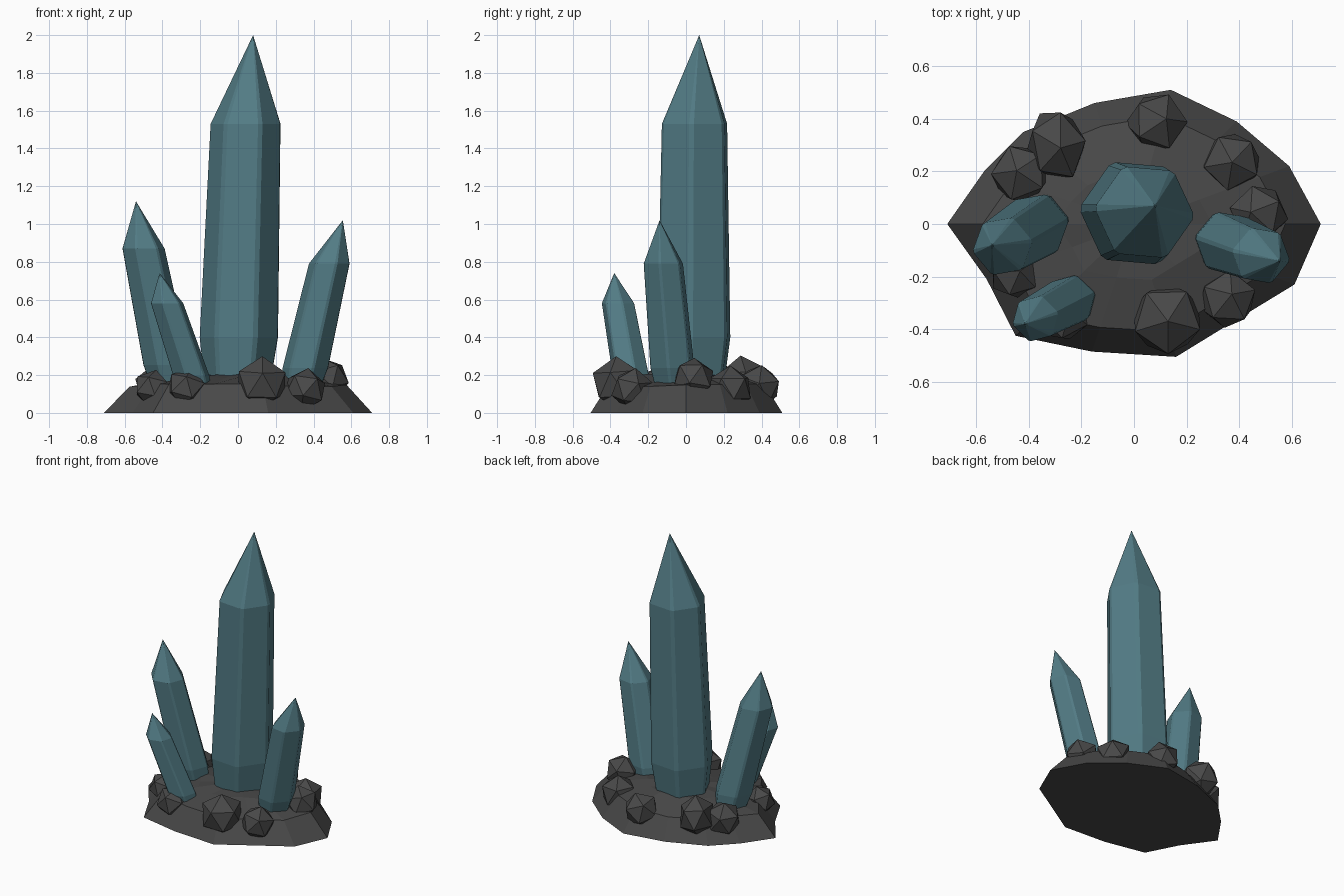
import bpy, bmesh, math, random
from mathutils import Vector, Euler

if "Cube" in bpy.data.objects:
    bpy.data.objects.remove(bpy.data.objects["Cube"])

random.seed(4)


def material(name, rgb):
    m = bpy.data.materials.new(name)
    m.diffuse_color = (*rgb, 1)
    m.use_nodes = True
    m.node_tree.nodes["Principled BSDF"].inputs["Base Color"].default_value = m.diffuse_color
    return m


TEAL = material("teal crystal", (0.085, 0.20, 0.235))
ROCK = material("dark rock", (0.065, 0.065, 0.065))


def finish(bm, name, mat):
    bmesh.ops.recalc_face_normals(bm, faces=bm.faces)
    me = bpy.data.meshes.new(name)
    bm.to_mesh(me)
    bm.free()
    me.materials.append(mat)
    ob = bpy.data.objects.new(name, me)
    bpy.context.collection.objects.link(ob)
    return ob


def loft(name, mat, rings, tip):
    """Join closed rings of points, cap the bottom and end in a point."""
    bm = bmesh.new()
    rows = [[bm.verts.new(p) for p in ring] for ring in rings]
    top = bm.verts.new(tip)
    n = len(rows[0])
    bm.faces.new(rows[0])
    for i in range(n):
        j = (i + 1) % n
        for a, b in zip(rows, rows[1:]):
            bm.faces.new((a[i], a[j], b[j], b[i]))
        bm.faces.new((rows[-1][i], rows[-1][j], top))
    return finish(bm, name, mat)


def hexagon(c, r, turn):
    # six sides with narrowly chamfered corners
    return [(c[0] + r * math.cos(math.radians(turn + 60 * k + d)),
             c[1] + r * math.sin(math.radians(turn + 60 * k + d)), c[2])
            for k in range(6) for d in (-4, 4)]


def crystal(name, foot, shoulder, tip, r, turn, kink=0.2):
    foot, shoulder = Vector(foot), Vector(shoulder)
    belly = foot.lerp(shoulder, kink)
    loft(name, TEAL, [hexagon(foot, r * 0.9, turn), hexagon(belly, r * 1.12, turn),
                      hexagon(shoulder, r, turn)], tip)


# Rock base: faceted mound
outline = [(-0.71, 0), (-0.56, -0.21), (-0.45, -0.425), (-0.16, -0.485), (0.16, -0.505),
           (0.38, -0.37), (0.61, -0.23), (0.71, 0), (0.59, 0.22), (0.39, 0.39),
           (0.14, 0.51), (-0.15, 0.46), (-0.42, 0.35), (-0.57, 0.2)]
rings = []
for s, z, wobble in ((1, 0, 0), (0.81, 0.145, 0.012), (0.42, 0.195, 0.012)):
    rings.append([(x * s, y * s, z + random.uniform(-wobble, wobble)) for x, y in outline])
loft("rock_base", ROCK, rings, (0, 0, 0.215))

# Crystals
crystal("main_crystal", (-0.005, 0.04, 0.1), (0.04, 0.045, 1.53), (0.08, 0.07, 2.0), 0.185, -5, 0.21)
crystal("left_crystal", (-0.345, 0.01, 0.1), (-0.50, -0.085, 0.87), (-0.54, -0.08, 1.12), 0.112, 10)
crystal("right_crystal", (0.325, -0.06, 0.1), (0.483, -0.12, 0.79), (0.555, -0.14, 1.02), 0.108, -10)
crystal("small_crystal", (-0.215, -0.275, 0.1), (-0.375, -0.36, 0.58), (-0.415, -0.38, 0.74), 0.087, 15)

# Loose stones around the rim: x, y, z, radius
stones = [(0.125, -0.36, 0.155, 0.145), (0.355, -0.285, 0.125, 0.115), (0.475, 0.04, 0.18, 0.115),
          (0.37, 0.235, 0.13, 0.12), (0.085, 0.385, 0.14, 0.12), (-0.295, 0.30, 0.165, 0.14),
          (-0.43, 0.19, 0.14, 0.12), (-0.455, -0.19, 0.13, 0.10), (-0.275, -0.345, 0.13, 0.108)]
for i, (x, y, z, r) in enumerate(stones):
    bm = bmesh.new()
    bmesh.ops.create_icosphere(bm, subdivisions=1, radius=r)
    ob = finish(bm, f"stone_{i + 1}", ROCK)
    ob.location = (x, y, z)
    ob.rotation_euler = Euler((random.uniform(-.3, .3), random.uniform(-.3, .3), random.uniform(0, 6)))
    if i == 5:
        ob.rotation_euler = (0.1, 0.1, 0.2)
        ob.scale = (0.85, 1.05, 1)
